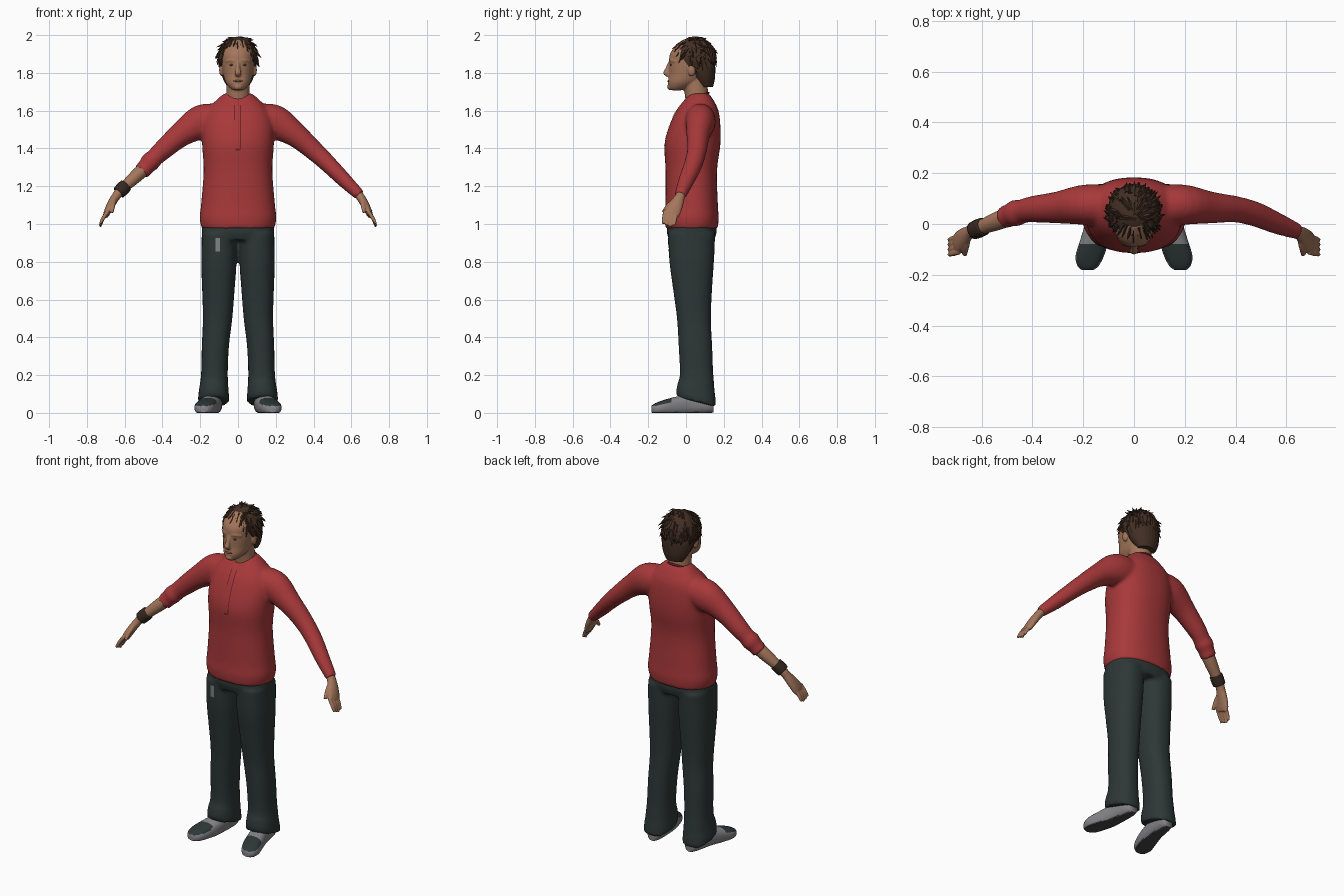
import bpy, bmesh, math, random
from mathutils import Vector, Matrix

random.seed(4)
cube = bpy.data.objects.get("Cube")
if cube:
    bpy.data.objects.remove(cube, do_unlink=True)


def material(name, r, g, b):
    m = bpy.data.materials.new(name)
    m.use_nodes = True
    m.diffuse_color = (r, g, b, 1)
    bsdf = m.node_tree.nodes["Principled BSDF"]
    bsdf.inputs["Base Color"].default_value = (r, g, b, 1)
    bsdf.inputs["Roughness"].default_value = 0.8
    return m


RED = material("red cloth", .39, .04, .042)
DARK_RED = material("dark red trim", .15, .016, .018)
GREEN = material("dark green cloth", .026, .039, .037)
SKIN = material("skin", .37, .18, .105)
HAIR = material("brown hair", .055, .028, .017)
GREY = material("grey shoe", .23, .23, .24)
SOLE = material("dark sole", .06, .06, .065)
LEATHER = material("dark leather", .035, .02, .014)
LIPS = material("lips", .27, .10, .07)
EYES = material("eyes", .12, .09, .08)

X, Y, Z = Vector((1, 0, 0)), Vector((0, 1, 0)), Vector((0, 0, 1))


def spline(keys, steps):
    """Catmull-Rom through keys of any width."""
    out = []
    for i in range(len(keys) - 1):
        p = [keys[max(0, min(len(keys) - 1, i + k))] for k in (-1, 0, 1, 2)]
        for s in range(steps):
            t = s / steps
            out.append([b + .5 * t * (c - a + t * (2*a - 5*b + 4*c - d + t * (3*(b - c) + d - a)))
                        for a, b, c, d in zip(*p)])
    return out + [list(keys[-1])]


def loft(bm, keys, axis=None, ref=Y, side=1, n=24, steps=4, power=2):
    """Capped skin over oval rings; each key is x, y, z and two radii."""
    pts = spline([(k[0] * side, *k[1:]) for k in keys], steps)
    rings = []
    for i, (x, y, z, a, b) in enumerate(pts):
        d = axis or (Vector(pts[min(i + 1, len(pts) - 1)][:3]) - Vector(pts[max(i - 1, 0)][:3])).normalized()
        u = (ref - d * ref.dot(d)).normalized()
        v = d.cross(u)
        ring = []
        for k in range(n):
            c, s = math.cos(math.tau * k / n), math.sin(math.tau * k / n)
            c = math.copysign(abs(c) ** (2 / power), c)
            s = math.copysign(abs(s) ** (2 / power), s)
            ring.append(bm.verts.new(Vector((x, y, z)) + u * a * c + v * b * s))
        rings.append(ring)
    for r, q in zip(rings, rings[1:]):
        for k in range(n):
            bm.faces.new((r[k], r[(k + 1) % n], q[(k + 1) % n], q[k]))
    bm.faces.new(rings[0])
    bm.faces.new(rings[-1])


def ball(bm, loc, size, seg=20):
    bmesh.ops.create_uvsphere(bm, u_segments=seg, v_segments=seg // 2, radius=1,
                              matrix=Matrix.Translation(loc) @ Matrix.Diagonal((*size, 1)))


def finish(bm, name, mats, voxel=0, smooth=4, fix=True):
    """Turn the bmesh into an object; a voxel size fuses overlapping parts."""
    if fix:
        bmesh.ops.recalc_face_normals(bm, faces=bm.faces[:])
    for f in bm.faces:
        f.smooth = True
    me = bpy.data.meshes.new(name)
    bm.to_mesh(me)
    bm.free()
    ob = bpy.data.objects.new(name, me)
    bpy.context.collection.objects.link(ob)
    for m in mats:
        me.materials.append(m)
    if voxel:
        r = ob.modifiers.new("fuse", 'REMESH')
        r.mode, r.voxel_size, r.use_smooth_shade = 'VOXEL', voxel, True
        s = ob.modifiers.new("soften", 'SMOOTH')
        s.factor, s.iterations = .5, smooth
    return ob


# Shirt: torso and two sleeves, the right sleeve pushed up
ARM = [(.08, .07, 1.55, .08, .08), (.19, .076, 1.54, .08, .093), (.3, .065, 1.475, .063, .066),
       (.4, .058, 1.39, .052, .053), (.48, .038, 1.315, .049, .046), (.56, .004, 1.235, .043, .04),
       (.645, -.03, 1.152, .032, .03)]
bm = bmesh.new()
loft(bm, [(0, .03, .975, .192, .138), (0, .03, 1.03, .203, .143), (0, .03, 1.1, .196, .139),
          (0, .028, 1.28, .182, .136), (0, .034, 1.42, .19, .148), (0, .047, 1.52, .19, .135),
          (0, .06, 1.6, .165, .112), (0, .068, 1.655, .115, .078), (0, .07, 1.69, .076, .052)],
     Z, X, n=40, power=2.3)
loft(bm, ARM, side=1)
loft(bm, ARM[:4] + [(.44, .05, 1.352, .047, .048), (.465, .043, 1.328, .053, .052),
                    (.488, .035, 1.302, .045, .045), (.512, .025, 1.275, .046, .045)], side=-1)
shirt = finish(bm, "shirt", [RED], .01, 5)

# Trousers: hips and two legs with slanted hems
LEG = [(.098, .03, .95, .094, .125), (.101, .03, .8, .094, .118), (.104, .035, .65, .086, .103),
       (.108, .042, .5, .078, .09), (.12, .05, .35, .072, .089), (.125, .056, .2, .071, .089),
       (.129, .053, .1, .081, .104), (.129, .056, .06, .082, .103)]
bm = bmesh.new()
loft(bm, [(0, .03, 1.02, .185, .125), (0, .03, .96, .192, .132), (0, .03, .915, .18, .12)], Z, X, n=40, power=2.4)
for s in (1, -1):
    loft(bm, LEG, Z, X, side=s, power=2.3)
for v in bm.verts:
    if v.co.z < .15:
        v.co.z -= (v.co.y - .05) * .25
trousers = finish(bm, "trousers", [GREEN], .01, 4)

# Shoes: flat soles and dark toe tops
SHOE = [(.125, .145, .04, .03, .038), (.127, .11, .045, .043, .048), (.137, .02, .046, .05, .054),
        (.155, -.06, .036, .056, .048), (.174, -.125, .028, .056, .038), (.181, -.165, .022, .042, .028),
        (.183, -.182, .02, .022, .018)]
for s, side in ((1, "left"), (-1, "right")):
    bm = bmesh.new()
    loft(bm, SHOE, Y, X, side=s, n=32, power=2.5)
    for v in bm.verts:
        v.co.z = max(v.co.z, 0)
    bmesh.ops.recalc_face_normals(bm, faces=bm.faces[:])
    for f in bm.faces:
        c = f.calc_center_median()
        if c.z < .004:
            f.material_index = 1
        elif c.y < -.085 and f.normal.z > .5:
            f.material_index = 2
    ob = finish(bm, side + "_shoe", [GREY, SOLE, GREEN])
    for p in ob.data.polygons:
        p.use_smooth = p.material_index != 1

# Hands, with the bare right forearm
for s, side in ((1, "left"), (-1, "right")):
    bm = bmesh.new()
    if s < 0:
        loft(bm, [(.45, .045, 1.335, .036, .036), (.53, .015, 1.262, .037, .036),
                  (.6, -.012, 1.197, .029, .028), (.645, -.03, 1.15, .026, .023)], side=s)
    loft(bm, [(.62, -.02, 1.175, .026, .024), (.645, -.031, 1.147, .026, .023), (.67, -.05, 1.107, .036, .022),
              (.69, -.069, 1.068, .042, .019), (.699, -.079, 1.046, .038, .015)], side=s)
    for i in range(4):
        y, tip = -.05 - .02 * i, .985 + .008 * abs(i - 1)
        loft(bm, [(.688, y, 1.07, .011, .011), (.714, y - .007, 1.03, .0105, .0105),
                  (.73, y - .012, tip, .007, .007)], side=s, n=10)
    loft(bm, [(.655, -.05, 1.13, .014, .014), (.662, -.09, 1.1, .013, .013),
              (.667, -.122, 1.062, .009, .009)], ref=X, side=s, n=10)
    finish(bm, side + "_hand", [SKIN], .005, 2)

bm = bmesh.new()
loft(bm, [(.594, -.01, 1.204, .036, .036), (.613, -.018, 1.185, .037, .037),
          (.632, -.026, 1.166, .035, .035)], side=-1)
finish(bm, "wristband", [LEATHER])

# Head: neck, skull, nose, brow and ears fused together
bm = bmesh.new()
loft(bm, [(0, .062, 1.6, .066, .06), (0, .056, 1.68, .063, .062), (0, .045, 1.78, .06, .065)], Z, X)
loft(bm, [(0, -.052, 1.708, .026, .032), (0, -.035, 1.722, .045, .058), (0, -.012, 1.75, .066, .084),
          (0, .012, 1.79, .078, .102), (0, .025, 1.84, .086, .115), (0, .027, 1.9, .088, .112),
          (0, .037, 1.945, .075, .088), (0, .04, 1.975, .045, .055)], Z, X, n=32, power=2.1)
loft(bm, [(0, -.083, 1.86, .009, .01), (0, -.097, 1.825, .011, .012), (0, -.106, 1.798, .017, .015),
          (0, -.092, 1.78, .013, .012)], Z, X, n=12)
ball(bm, (0, -.083, 1.725), (.022, .017, .016))
for s in (1, -1):
    loft(bm, [(.012, -.083, 1.862, .008, .008), (.035, -.077, 1.866, .009, .009),
              (.062, -.056, 1.86, .007, .007)], ref=Z, side=s, n=10)
    ball(bm, (s * .088, .03, 1.815), (.012, .02, .033))
finish(bm, "head", [SKIN], .005, 3)

bm = bmesh.new()
for s in (1, -1):
    ball(bm, (s * .033, -.08, 1.842), (.014, .006, .005), 12)
finish(bm, "eyes", [EYES])
bm = bmesh.new()
ball(bm, (0, -.091, 1.757), (.024, .008, .006), 12)
finish(bm, "lips", [LIPS])

# Hair: cap cut along the hairline, nape, and pointed locks
centre, radii = Vector((0, .044, 1.877)), Vector((.104, .112, .113))
hairline, back = Vector((0, -.055, 1.928)), Vector((0, .21, .155)).normalized()
bm = bmesh.new()
ball(bm, centre, radii, 36)
loft(bm, [(0, .108, 1.725, .055, .035), (0, .095, 1.77, .08, .058), (0, .075, 1.83, .095, .08),
          (0, .07, 1.87, .09, .08)], Z, X)
cut = bmesh.ops.bisect_plane(bm, geom=bm.verts[:] + bm.edges[:] + bm.faces[:], plane_co=hairline,
                             plane_no=back, clear_inner=True)
bmesh.ops.holes_fill(bm, edges=[e for e in cut["geom_cut"] if isinstance(e, bmesh.types.BMEdge)])
bmesh.ops.recalc_face_normals(bm, faces=bm.faces[:])
count = 0
while count < 170:
    d = Vector((random.gauss(0, 1), random.gauss(0, 1), random.gauss(0, 1))).normalized()
    p = centre + d * radii
    if (p - hairline).dot(back) < .004:
        continue
    count += 1
    sweep = Vector((d.x * .3, .25 if d.y > -.3 else -.4, -1))
    flow = (sweep - d * sweep.dot(d)).normalized() + d * random.uniform(.05, .4)
    size = random.uniform(.045, .07)
    rot = flow.to_track_quat('Z', 'Y').to_matrix().to_4x4()
    move = Matrix.Translation(p + flow * size * .3 - d * .008)
    tuft = bmesh.ops.create_cone(bm, cap_ends=True, segments=5, radius1=.014, radius2=.001, depth=size,
                                 matrix=move @ rot)
    for v in tuft["verts"]:
        v.co.z = min(v.co.z, 2)
hair = finish(bm, "hair", [HAIR], fix=False)
for p in hair.data.polygons:
    p.use_smooth = len(p.vertices) == 4 and p.area < .0003

# Collar band
bpy.ops.mesh.primitive_torus_add(major_segments=40, minor_segments=8, major_radius=.073, minor_radius=.006,
                                 location=(0, .052, 1.664), rotation=(.43, 0, 0))
collar = bpy.context.object
collar.name = "collar"
collar.data.materials.append(DARK_RED)
bpy.ops.object.shade_smooth()


def decal(name, mat, target, x, z, w, h):
    """Thin cloth plate laid onto the front of a garment."""
    bm = bmesh.new()
    bmesh.ops.create_grid(bm, x_segments=3, y_segments=16, size=1,
                          matrix=Matrix.Translation((x, -.3, z)) @ Matrix.Rotation(math.pi / 2, 4, 'X')
                          @ Matrix.Diagonal((w / 2, h / 2, 1, 1)))
    ob = finish(bm, name, [mat], fix=False)
    m = ob.modifiers.new("lay", 'SHRINKWRAP')
    m.target, m.wrap_method, m.wrap_mode = target, 'PROJECT', 'ABOVE_SURFACE'
    m.use_project_y, m.use_positive_direction, m.offset = True, True, .002


# Button placket seams and worn thigh patch
decal("placket_seam_right", DARK_RED, shirt, -.018, 1.59, .005, .08)
decal("placket_seam_left", DARK_RED, shirt, .014, 1.515, .005, .23)
decal("placket_end", DARK_RED, shirt, 0, 1.395, .025, .01)
decal("thigh_patch", GREY, trousers, -.107, .89, .025, .07)
